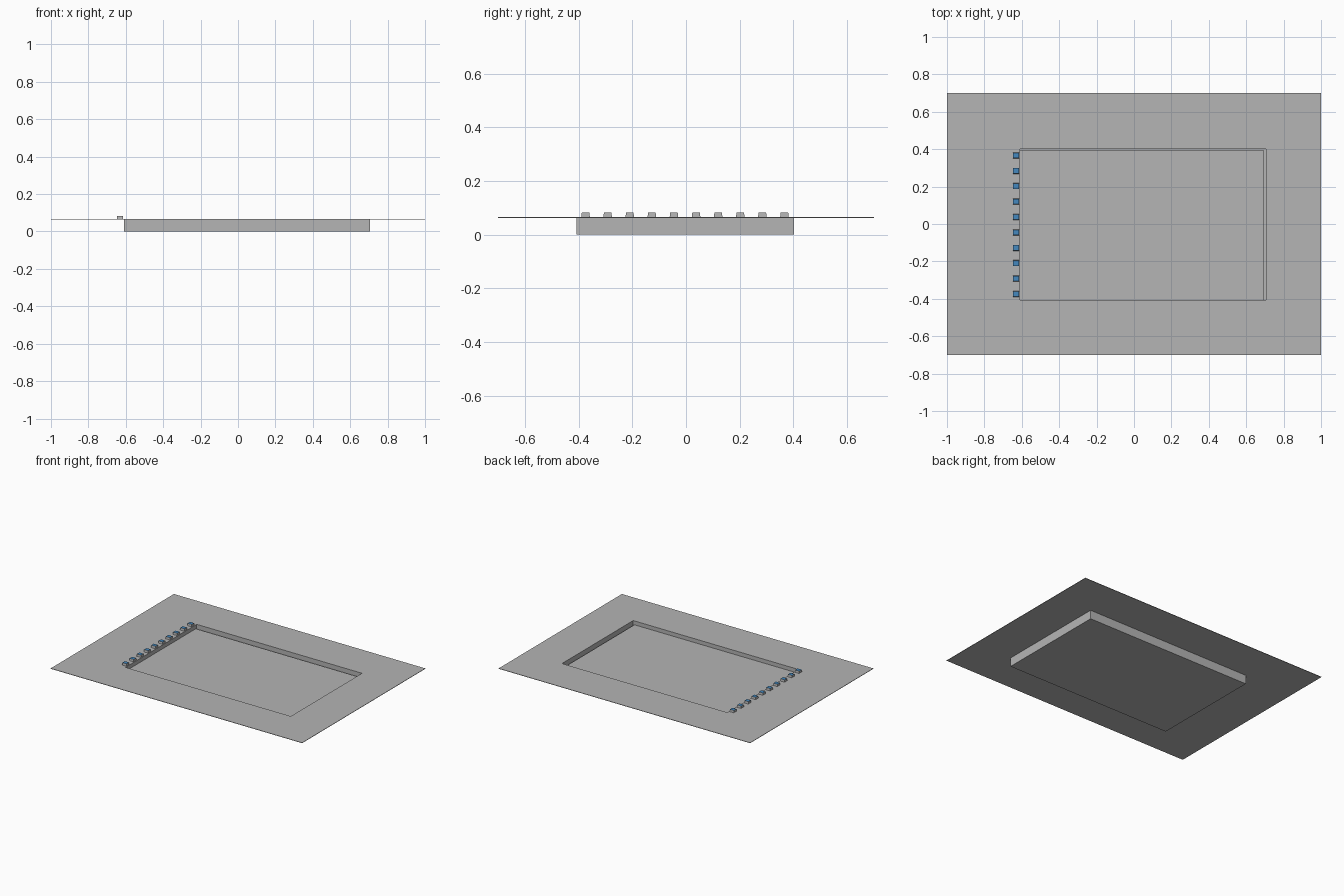
import bpy, bmesh

cube = bpy.data.objects.get("Cube")
if cube:
    bpy.data.objects.remove(cube, do_unlink=True)


def material(name, colour):
    mat = bpy.data.materials.new(name)
    mat.use_nodes = True
    mat.diffuse_color = (*colour, 1)
    for node in mat.node_tree.nodes:
        if node.type == "BSDF_PRINCIPLED":
            node.inputs["Base Color"].default_value = (*colour, 1)
    return mat


concrete = material("concrete_grey", (0.46, 0.46, 0.46))
blue = material("block_blue", (0.06, 0.25, 0.52))


def rectangle(bm, x0, x1, y0, y1, z):
    """Four corner vertices, anticlockwise from above."""
    return [bm.verts.new((x, y, z)) for x, y in ((x0, y0), (x1, y0), (x1, y1), (x0, y1))]


def bridge(bm, a, b):
    """Ring of quads between two rectangles."""
    for i in range(4):
        j = (i + 1) % 4
        bm.faces.new((a[i], a[j], b[j], b[i]))


def finish(bm, name, mats):
    mesh = bpy.data.meshes.new(name)
    bm.to_mesh(mesh)
    bm.free()
    for mat in mats:
        mesh.materials.append(mat)
    obj = bpy.data.objects.new(name, mesh)
    bpy.context.collection.objects.link(obj)
    return obj


X0, X1, Y0, Y1 = -0.61, 0.705, -0.407, 0.402
DECK_TOP, DECK_BOTTOM = 0.066, 0.063

# Deck: thin slab with a rectangular opening
bm = bmesh.new()
rings = [rectangle(bm, -1, 1, -0.7, 0.7, DECK_TOP), rectangle(bm, X0, X1, Y0, Y1, DECK_TOP),
         rectangle(bm, X0, X1, Y0, Y1, DECK_BOTTOM), rectangle(bm, -1, 1, -0.7, 0.7, DECK_BOTTOM)]
for i in range(4):
    bridge(bm, rings[i], rings[(i + 1) % 4])
bmesh.ops.recalc_face_normals(bm, faces=bm.faces)
finish(bm, "deck", [concrete])

# Basin: open box hanging below the deck
bm = bmesh.new()
bottom = rectangle(bm, X0, X1, Y0, Y1, 0)
bridge(bm, bottom, rectangle(bm, X0, X1, Y0, Y1, DECK_BOTTOM))
bm.faces.new(bottom[::-1])
finish(bm, "basin", [concrete])

# Pool surface: sheet set just inside two of the walls
bm = bmesh.new()
bm.faces.new(rectangle(bm, X0, X1 - 0.01, Y0, Y1 - 0.01, 0.038))
finish(bm, "pool_surface", [concrete])

# Starting blocks: tapered, with blue tops
for lane in range(10):
    y = -0.374 + lane * 0.0823
    bm = bmesh.new()
    base = rectangle(bm, -0.648, -0.615, y - 0.016, y + 0.016, DECK_TOP)
    top = rectangle(bm, -0.648, -0.616, y - 0.014, y + 0.014, 0.082)
    bridge(bm, base, top)
    bm.faces.new(base[::-1])
    bm.faces.new(top).material_index = 1
    finish(bm, f"starting_block_{lane + 1}", [concrete, blue])
